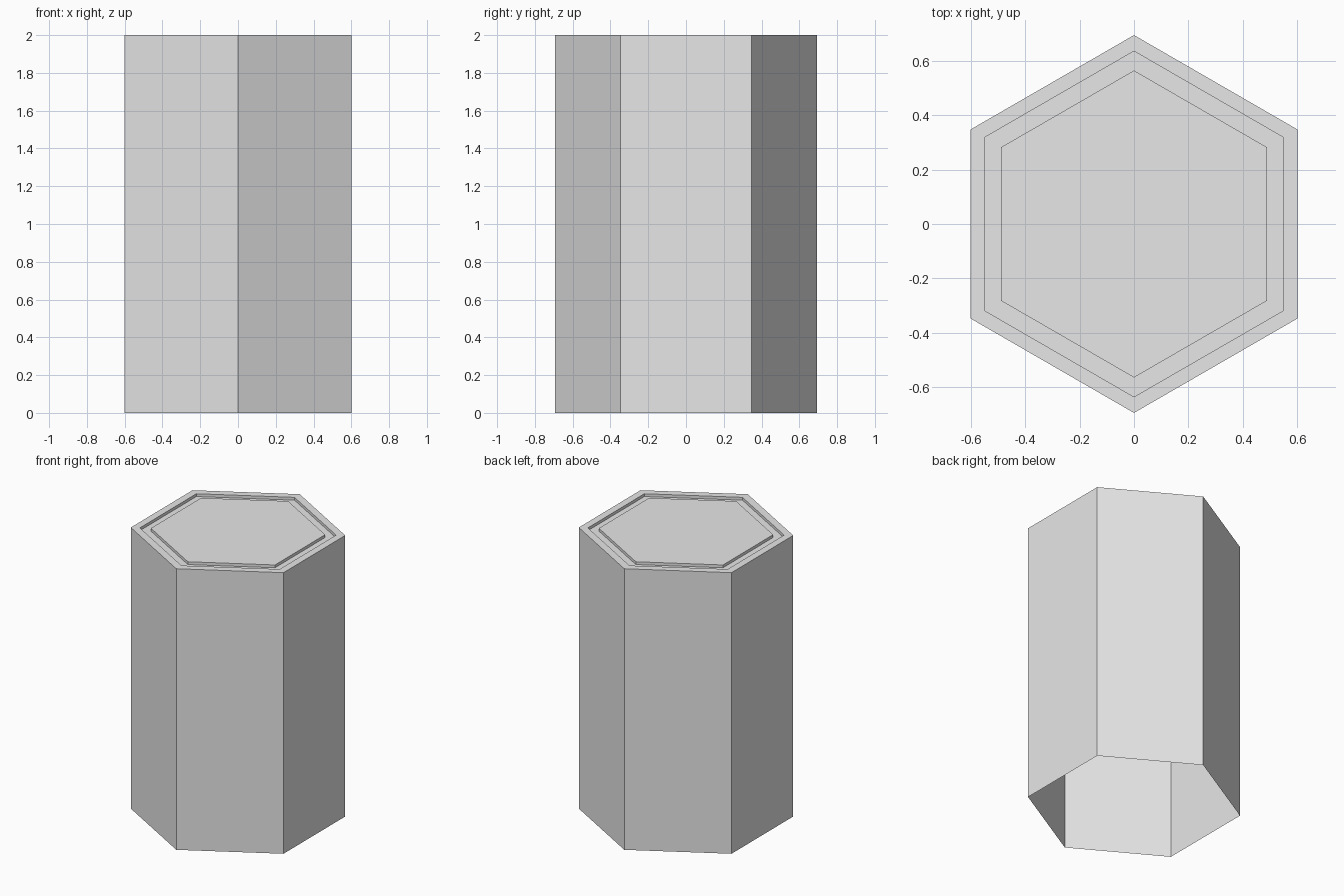
import bpy
import bmesh
import math

cube = bpy.data.objects.get("Cube")
if cube:
    bpy.data.objects.remove(cube, do_unlink=True)

# Plain grey material
grey = bpy.data.materials.new("light grey")
grey.use_nodes = True
colour = (0.8, 0.8, 0.8, 1)
grey.diffuse_color = colour
grey.node_tree.nodes["Principled BSDF"].inputs["Base Color"].default_value = colour

# Profile of (corner radius, height): open base, wall, rim, groove, raised lid
OUTER, RIM, LID = 0.694, 0.635, 0.564
TOP, GROOVE = 2.0, 1.98
profile = [(OUTER, 0), (OUTER, TOP), (RIM, TOP), (RIM, GROOVE), (LID, GROOVE), (LID, TOP)]
SIDES = 6

bm = bmesh.new()


def ring(radius, z):
    """Hexagon of vertices with corners pointing to the front and back."""
    angles = [math.pi / 2 + math.tau * i / SIDES for i in range(SIDES)]
    return [bm.verts.new((radius * math.cos(a), radius * math.sin(a), z)) for a in angles]


# Skin the rings and close the lid; the underside stays open
rings = [ring(r, z) for r, z in profile]
for low, high in zip(rings, rings[1:]):
    for i in range(SIDES):
        j = (i + 1) % SIDES
        bm.faces.new((low[i], low[j], high[j], high[i]))
bm.faces.new(rings[-1])

mesh = bpy.data.meshes.new("hexagonal_column")
bm.to_mesh(mesh)
bm.free()
mesh.materials.append(grey)
column = bpy.data.objects.new("hexagonal_column", mesh)
bpy.context.collection.objects.link(column)
